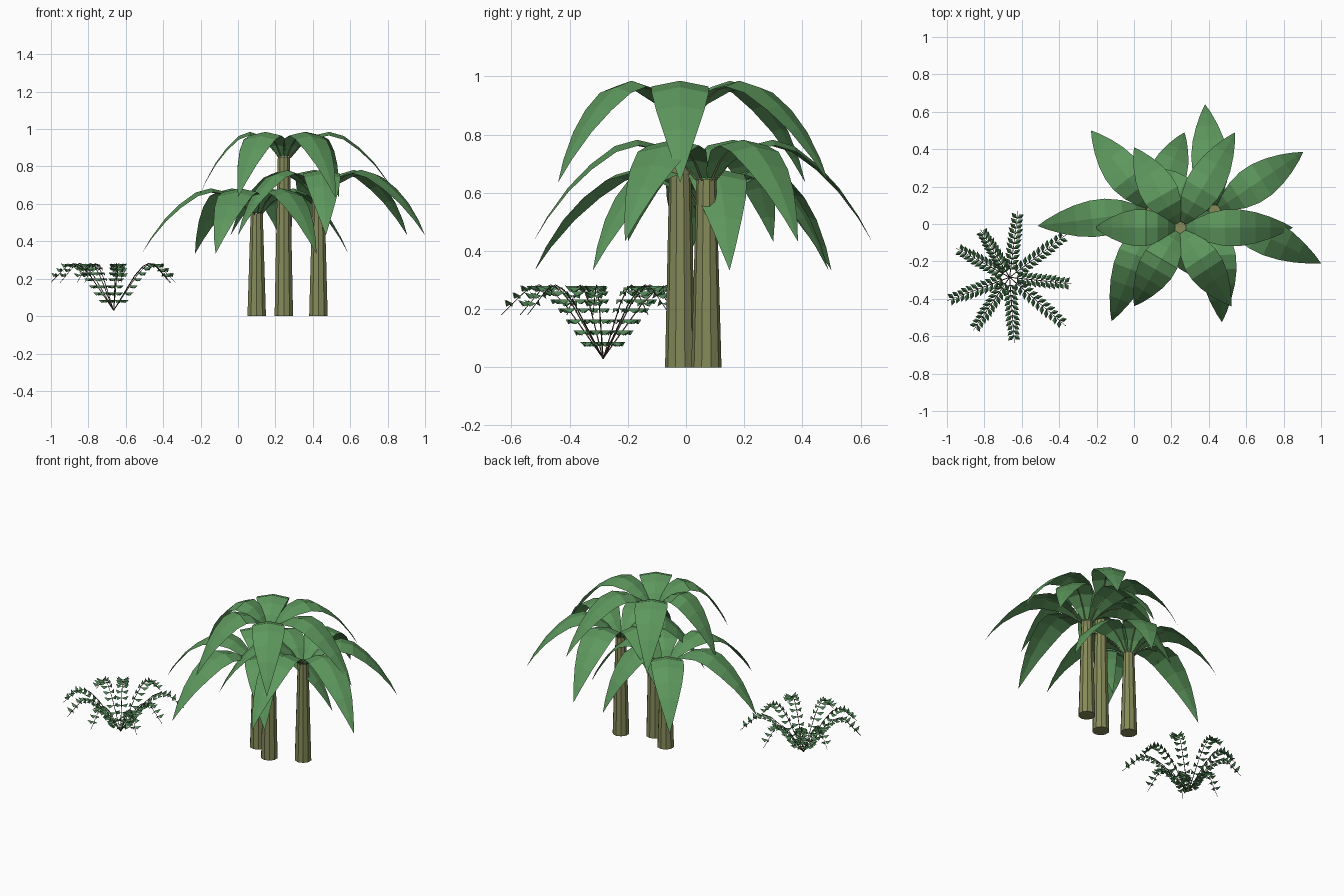
import bpy, bmesh, math
from mathutils import Vector

if "Cube" in bpy.data.objects:
    bpy.data.objects.remove(bpy.data.objects["Cube"])


def material(name, rgb):
    m = bpy.data.materials.new(name)
    m.diffuse_color = (*rgb, 1)
    m.use_nodes = True
    m.node_tree.nodes["Principled BSDF"].inputs["Base Color"].default_value = m.diffuse_color
    return m


LEAF = material("leaf green", (0.11, 0.31, 0.11))
BARK = material("olive bark", (0.235, 0.255, 0.1))
FERN = material("fern green", (0.075, 0.22, 0.085))
STEM = material("brown stem", (0.08, 0.05, 0.035))


def finish(name, bm, mat):
    me = bpy.data.meshes.new(name)
    bm.to_mesh(me)
    bm.free()
    me.materials.append(mat)
    ob = bpy.data.objects.new(name, me)
    bpy.context.collection.objects.link(ob)
    return ob


def tube(bm, pts, r0, r1, sides=4):
    """Tapered tube along a path."""
    rings = []
    for i, p in enumerate(pts):
        d = (pts[min(i + 1, len(pts) - 1)] - pts[max(i - 1, 0)]).normalized()
        a = d.cross(Vector((-d.y, d.x, 0.01))).normalized()
        b = d.cross(a)
        r = r0 + (r1 - r0) * i / (len(pts) - 1)
        rings.append([bm.verts.new(p + r * (a * math.cos(k * math.tau / sides)
                      + b * math.sin(k * math.tau / sides))) for k in range(sides)])
    for lo, hi in zip(rings, rings[1:]):
        for k in range(sides):
            n = (k + 1) % sides
            bm.faces.new((lo[k], lo[n], hi[n], hi[k]))


# Palm leaf section: (fraction along, height below the crown top, half width)
PROFILE = [(0.055, -0.13, 0.018), (0.14, -0.07, 0.048), (0.26, -0.02, 0.08),
           (0.4, 0.0, 0.098), (0.53, -0.022, 0.098), (0.67, -0.085, 0.083),
           (0.8, -0.165, 0.058), (0.92, -0.265, 0.027), (1.0, -0.35, 0.0)]


def palm_leaf(name, centre, tip, top):
    span = tip - centre
    side = Vector((-span.y, span.x, 0)).normalized()
    bm = bmesh.new()
    rows, rib = [], []
    for t, h, w in PROFILE:
        mid = centre + span * t + Vector((0, 0, top + h))
        rib.append(mid - Vector((0, 0, 0.009)))
        if w == 0:
            rows.append([bm.verts.new(mid)] * 3)
            continue
        drop = Vector((0, 0, -0.2 * w))
        rows.append([bm.verts.new(mid + side * w * s + drop * abs(s)) for s in (-1, 0, 1)])
    for a, b in zip(rows, rows[1:]):
        for k in (0, 1):
            quad = list(dict.fromkeys((a[k], b[k], b[k + 1], a[k + 1])))
            bm.faces.new(quad)
    bmesh.ops.recalc_face_normals(bm, faces=bm.faces)
    if sum(f.normal.z for f in bm.faces) < 0:
        bmesh.ops.reverse_faces(bm, faces=bm.faces)
    finish(name, bm, LEAF)
    # Thin rib under the inner part of the leaf
    bm = bmesh.new()
    tube(bm, rib[:4], 0.004, 0.002)
    finish(name + "_rib", bm, BARK)


# Palms: name, trunk centre, crown top, leaf tips
PALMS = [
    ("tall_palm", (0.245, -0.02), 0.985,
     [(0.85, -0.02), (0.54, 0.49), (0.0, 0.41), (-0.21, -0.02), (0.0, -0.44), (0.52, -0.44)]),
    ("short_palm", (0.1, 0.07), 0.683,
     [(-0.515, -0.01), (-0.23, 0.5), (0.27, 0.49), (0.59, 0.15), (0.42, -0.32), (-0.12, -0.52)]),
    ("middle_palm", (0.43, 0.07), 0.782,
     [(1.0, -0.21), (0.905, 0.385), (0.38, 0.64), (-0.04, 0.3), (0.0, -0.2), (0.47, -0.525)]),
]
for name, (cx, cy), top, tips in PALMS:
    centre = Vector((cx, cy, 0))
    height = top - 0.135
    bm = bmesh.new()
    bmesh.ops.create_cone(bm, cap_ends=True, segments=10, radius1=0.052, radius2=0.034,
                          depth=height)
    trunk = finish(name + "_trunk", bm, BARK)
    trunk.location = (cx, cy, height / 2)
    for i, (x, y) in enumerate(tips):
        palm_leaf(f"{name}_leaf_{i + 1}", centre, Vector((x, y, 0)), top)

# Fern: arching stems with paired, folded leaflets
ROOT = Vector((-0.665, -0.285, 0.03))
ARCH = [(0, 0), (0.07, 0.10), (0.13, 0.185), (0.18, 0.235), (0.22, 0.253),
        (0.26, 0.238), (0.35, 0.15)]
FROND_TIPS = [(-0.62, 0.07), (-0.82, -0.03), (-0.95, -0.13), (-1.0, -0.41), (-0.86, -0.57),
              (-0.64, -0.635), (-0.365, -0.545), (-0.335, -0.32), (-0.36, -0.055)]


def arch_point(r, direction):
    """Point on a frond at nominal radius r; direction also carries the stretch."""
    for (r0, z0), (r1, z1) in zip(ARCH, ARCH[1:]):
        if r <= r1:
            break
    z = z0 + (z1 - z0) * (r - r0) / (r1 - r0)
    return ROOT + direction * r + Vector((0, 0, z))


stems, leaflets = bmesh.new(), bmesh.new()
for x, y in FROND_TIPS:
    reach = Vector((x - ROOT.x, y - ROOT.y, 0)) / 0.35
    out = reach.normalized()
    side = Vector((-out.y, out.x, 0))
    tube(stems, [arch_point(r, reach) for r, z in ARCH], 0.0028, 0.0015, 3)
    for i in range(11):
        r = 0.04 + 0.027 * i
        base = arch_point(r, reach)
        length = 0.05 if r < 0.24 else 0.042
        rise = 0.0 if r < 0.24 else 0.012
        for s in (-1, 1):
            d = (side * s + out * 0.8).normalized()
            across = Vector((-d.y, d.x, 0)) * 0.012
            mid = base + d * length * 0.5 - Vector((0, 0, 0.016 - rise / 2))
            b = leaflets.verts.new(base)
            tip = leaflets.verts.new(base + d * length + Vector((0, 0, rise)))
            for w in (-1, 1):
                v = leaflets.verts.new(mid + across * w)
                leaflets.faces.new((b, v, tip) if w < 0 else (b, tip, v))
finish("fern_stems", stems, STEM)
finish("fern_leaflets", leaflets, FERN)
